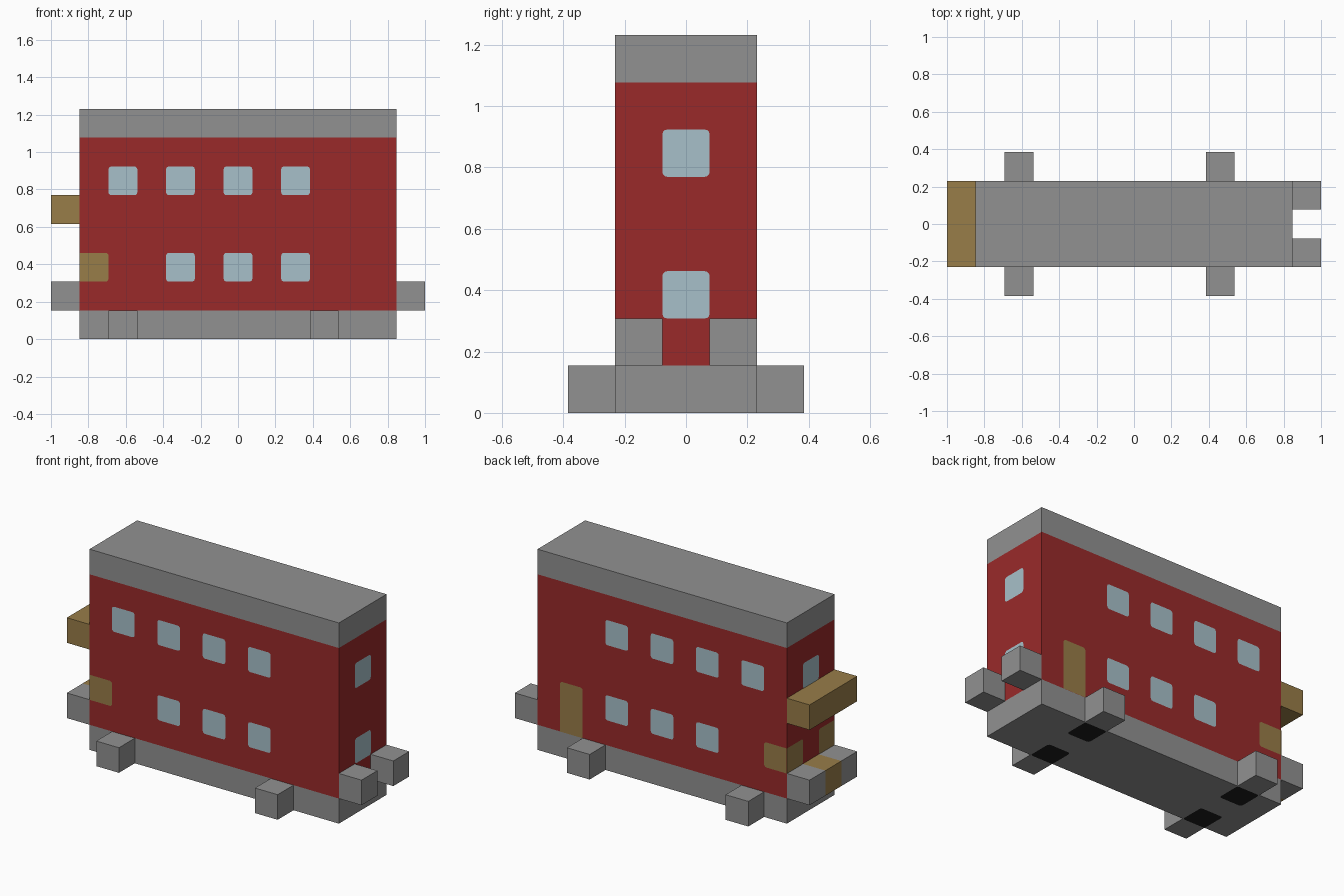
import bpy, bmesh, math
from mathutils import Vector

if "Cube" in bpy.data.objects:
    bpy.data.objects.remove(bpy.data.objects["Cube"], do_unlink=True)

U = 2 / 13          # one building block
LIFT = 0.0015       # how far painted panels stand off the wall
X, Y, Z = Vector((1, 0, 0)), Vector((0, 1, 0)), Vector((0, 0, 1))


def material(name, rgb):
    mat = bpy.data.materials.new(name)
    mat.use_nodes = True
    colour = [(c / 255) ** 2.2 for c in rgb] + [1]
    mat.diffuse_color = colour
    mat.node_tree.nodes["Principled BSDF"].inputs["Base Color"].default_value = colour
    return mat


STONE = material("stone_grey", (144, 144, 144))
BRICK = material("brick_red", (152, 46, 46))
GLASS = material("pale_glass", (166, 191, 200))
WOOD = material("wood_brown", (151, 124, 74))
DARK = material("dark_pad", (34, 34, 34))


def finish(name, bm, *mats):
    mesh = bpy.data.meshes.new(name)
    bm.to_mesh(mesh)
    bm.free()
    for mat in mats:
        mesh.materials.append(mat)
    obj = bpy.data.objects.new(name, mesh)
    bpy.context.collection.objects.link(obj)
    return obj


def box_mesh(centre, size):
    bm = bmesh.new()
    bmesh.ops.create_cube(bm, size=1)
    for v in bm.verts:
        v.co = Vector([(c + p * s) * U for c, p, s in zip(centre, v.co, size)])
    return bm


def block(name, centre, size=(1, 1, 1), mat=STONE):
    return finish(name, box_mesh(centre, size), mat)


def panel(name, centre, right, up, mat, height=1, square=()):
    """Rounded flat panel; corners named in square stay sharp."""
    normal = right.cross(up)
    radius = 0.1
    bm = bmesh.new()
    verts = []
    for i, (sx, sy) in enumerate([(1, 1), (-1, 1), (-1, -1), (1, -1)]):
        if (sx, sy) in square:
            points = [(sx / 2, sy * height / 2)]
        else:
            cx, cy = sx * (0.5 - radius), sy * (height / 2 - radius)
            angles = [math.pi / 2 * (i + k / 3) for k in range(4)]
            points = [(cx + radius * math.cos(a), cy + radius * math.sin(a)) for a in angles]
        for a, b in points:
            verts.append(bm.verts.new((Vector(centre) + right * a + up * b) * U + normal * LIFT))
    bm.faces.new(verts)
    return finish(name, bm, mat)


# Main building: one box cut into base, brick and roof bands
bm = box_mesh((0, 0, 4), (11, 3, 8))
for level in (1, 7):
    bmesh.ops.bisect_plane(bm, geom=bm.verts[:] + bm.edges[:] + bm.faces[:],
                           plane_co=Z * level * U, plane_no=Z)
for f in bm.faces:
    f.material_index = int(U < f.calc_center_median().z < 7 * U)
finish("building", bm, STONE, BRICK)

# Feet, underside pads and end blocks
for side, s in (("front", -1), ("back", 1)):
    for end, x in (("right", -4), ("left", 3)):
        block(f"{side}_{end}_foot", (x, 2 * s, 0.5))
        panel(f"{side}_{end}_pad", (x, s, 0), X, -Y, DARK)
    for end, x in (("right", -6), ("left", 6)):
        block(f"{side}_{end}_end_block", (x, s, 1.5))
block("doorstep", (-6, 0, 1.5), mat=WOOD)
block("awning", (-6, 0, 4.5), (1, 3, 1), WOOD)

# Long walls: windows and wooden corner panels
LEFT, RIGHT = ((-1, 1), (-1, -1)), ((1, 1), (1, -1))
for side, s in (("front", -1), ("back", 1)):
    along = X * -s
    for x in (-4, -2, 0, 2):
        panel(f"{side}_upper_window", (x, 1.5 * s, 5.5), along, Z, GLASS)
        if x > -4:
            panel(f"{side}_lower_window", (x, 1.5 * s, 2.5), along, Z, GLASS)
    inner, outer = (LEFT, RIGHT) if s < 0 else (RIGHT, LEFT)
    panel(f"{side}_corner_panel", (-5, 1.5 * s, 2.5), along, Z, WOOD, square=inner)
    panel(f"{side}_end_corner_panel", (-5.5, s, 2.5), -Y, Z, WOOD, square=outer)
panel("back_door", (4, 1.5, 2), -X, Z, WOOD, height=2, square=((-1, -1), (1, -1)))

# End walls
panel("left_upper_window", (5.5, 0, 5.5), Y, Z, GLASS)
panel("left_lower_window", (5.5, 0, 2.5), Y, Z, GLASS)
panel("right_upper_window", (-5.5, 0, 5.5), -Y, Z, GLASS)
